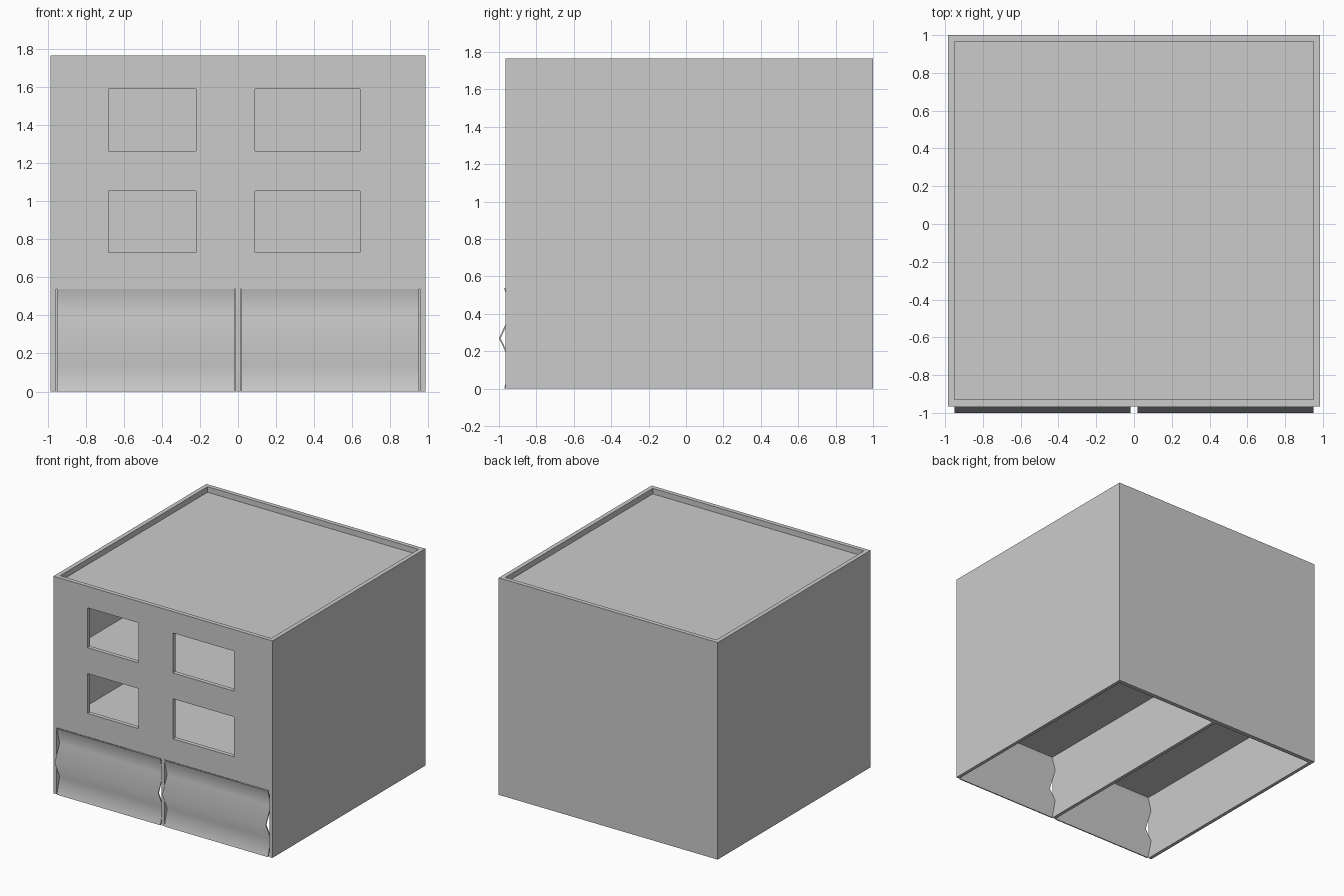
import bpy, bmesh, math

if "Cube" in bpy.data.objects:
    bpy.data.objects.remove(bpy.data.objects["Cube"])


def box(name, x0, x1, y0, y1, z0, z1):
    bm = bmesh.new()
    bmesh.ops.create_cube(bm, size=1)
    for v in bm.verts:
        v.co = ((x0 + x1) / 2 + v.co.x * (x1 - x0),
                (y0 + y1) / 2 + v.co.y * (y1 - y0),
                (z0 + z1) / 2 + v.co.z * (z1 - z0))
    me = bpy.data.meshes.new(name)
    bm.to_mesh(me)
    bm.free()
    ob = bpy.data.objects.new(name, me)
    bpy.context.collection.objects.link(ob)
    return ob


def cut(target, *bounds):
    cutter = box("cutter", *bounds)
    mod = target.modifiers.new("cut", 'BOOLEAN')
    mod.operation = 'DIFFERENCE'
    mod.solver = 'EXACT'
    mod.object = cutter
    bpy.context.view_layer.objects.active = target
    bpy.ops.object.modifier_apply(modifier=mod.name)
    bpy.data.objects.remove(cutter)


# Building shell with parapet, two storeys and two garage bays
W, FRONT, BACK, TOP, T = 0.985, -0.965, 1.0, 1.765, 0.035
IN = W - T
shell = box("building_shell", -W, W, FRONT, BACK, 0, TOP)
cut(shell, -IN, IN, FRONT + T, BACK - T, 1.72, 2)
for z0, z1 in ((0.575, 1.08), (1.115, 1.685)):
    cut(shell, -IN, IN, FRONT + T, BACK - T, z0, z1)
for x0, x1 in ((-0.957, -0.014), (0.014, 0.957)):
    cut(shell, x0, x1, -1.2, BACK - T, -0.2, 0.54)

# Window openings
for x0, x1 in ((-0.68, -0.22), (0.09, 0.64)):
    for z0, z1 in ((0.73, 1.055), (1.265, 1.59)):
        cut(shell, x0, x1, -1.2, -0.8, z0, z1)

# Corrugated garage doors
profile = [(-0.972, 0.0), (-0.936, 0.135), (-1.0, 0.27), (-0.936, 0.405), (-0.972, 0.538)]
loop = profile + [(y + 0.009, z) for y, z in reversed(profile)]
n = len(profile)
for name, x0, x1 in (("left_garage_door", -0.95, -0.018), ("right_garage_door", 0.018, 0.95)):
    bm = bmesh.new()
    a = [bm.verts.new((x0, y, z)) for y, z in loop]
    b = [bm.verts.new((x1, y, z)) for y, z in loop]
    m = len(loop)
    for i in range(m):
        j = (i + 1) % m
        bm.faces.new((a[i], b[i], b[j], a[j]))
    for side in (a, b):
        for i in range(n - 1):
            bm.faces.new((side[i], side[i + 1], side[m - 2 - i], side[m - 1 - i]))
    bmesh.ops.recalc_face_normals(bm, faces=bm.faces)
    me = bpy.data.meshes.new(name)
    bm.to_mesh(me)
    bm.free()
    door = bpy.data.objects.new(name, me)
    bpy.context.collection.objects.link(door)
    bpy.ops.object.select_all(action='DESELECT')
    door.select_set(True)
    bpy.context.view_layer.objects.active = door
    bpy.ops.object.shade_smooth_by_angle(angle=math.radians(60))
